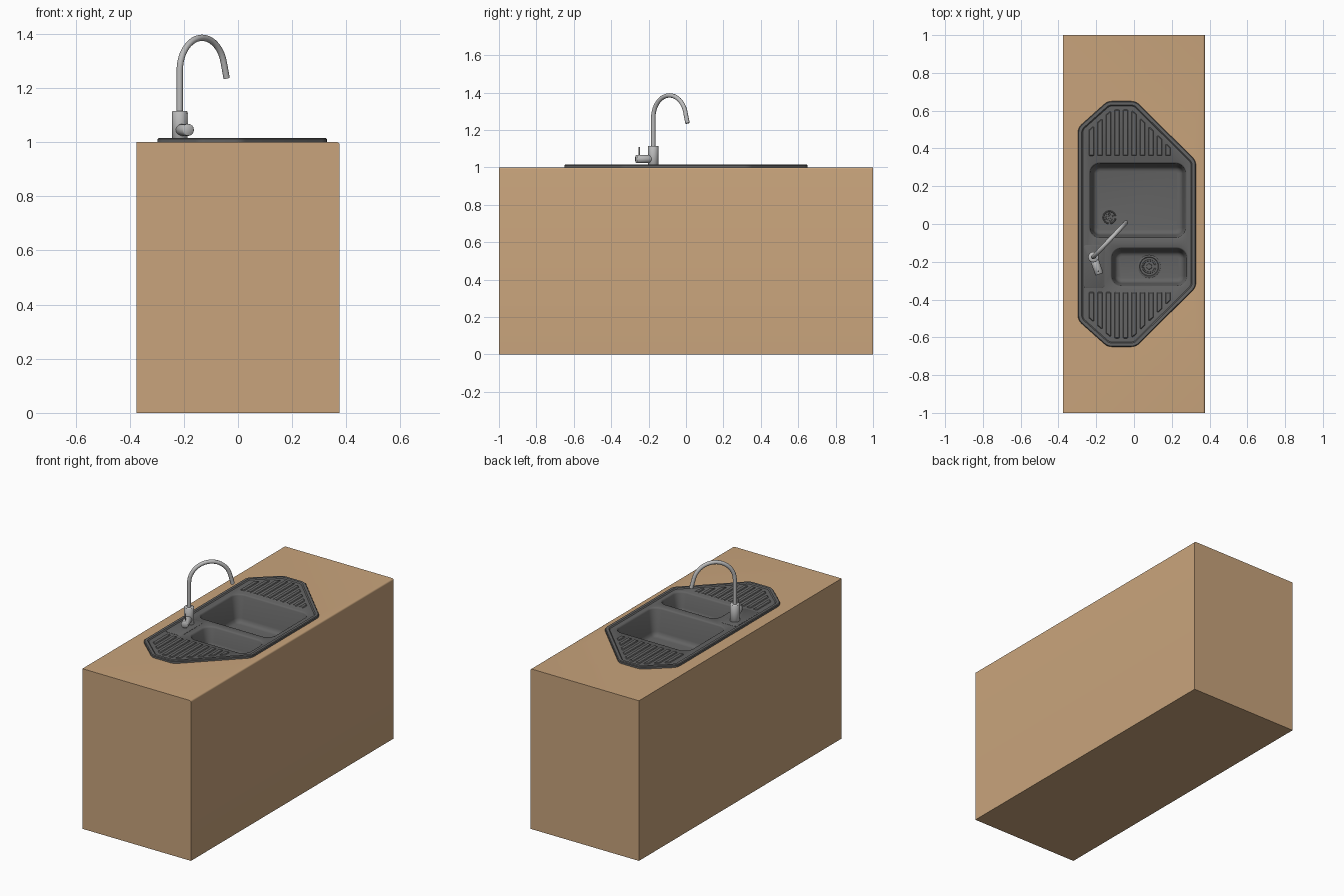
import bpy, bmesh, math
from mathutils import Vector

if "Cube" in bpy.data.objects:
    bpy.data.objects.remove(bpy.data.objects["Cube"])


def material(name, rgb):
    m = bpy.data.materials.new(name)
    m.diffuse_color = (*rgb, 1)
    m.use_nodes = True
    m.node_tree.nodes["Principled BSDF"].inputs["Base Color"].default_value = m.diffuse_color
    return m


WOOD = material("light_wood", (0.58, 0.37, 0.20))
STONE = material("dark_grey_composite", (0.125, 0.125, 0.125))
STEEL = material("brushed_steel", (0.50, 0.50, 0.50))


def finish(name, bm, mat, angle=35, face_up=False):
    bmesh.ops.recalc_face_normals(bm, faces=bm.faces)
    if face_up:  # open shells: the largest level face must look upwards
        big = max(bm.faces, key=lambda f: f.calc_area() * abs(f.normal.z))
        if big.normal.z < 0:
            bmesh.ops.reverse_faces(bm, faces=bm.faces)
    me = bpy.data.meshes.new(name)
    bm.to_mesh(me)
    bm.free()
    me.materials.append(mat)
    ob = bpy.data.objects.new(name, me)
    bpy.context.collection.objects.link(ob)
    bpy.ops.object.select_all(action='DESELECT')
    ob.select_set(True)
    bpy.context.view_layer.objects.active = ob
    bpy.ops.object.shade_smooth_by_angle(angle=math.radians(angle))
    return ob


def outline(pts, r, inset, z, n=6):
    """Rounded convex polygon (counter-clockwise), moved inwards by inset."""
    out = []
    for i, p in enumerate(pts):
        p = Vector(p)
        a, b = Vector(pts[i - 1]), Vector(pts[(i + 1) % len(pts)])
        e0, e1 = (p - a).normalized(), (b - p).normalized()
        n0, n1 = Vector((-e0.y, e0.x)), Vector((-e1.y, e1.x))
        c = p + (n0 + n1) * r / (1 + n0.dot(n1))
        t0 = math.atan2(-n0.y, -n0.x)
        turn = math.atan2(e0.x * e1.y - e0.y * e1.x, e0.dot(e1))
        for k in range(n + 1):
            t = t0 + turn * k / n
            out.append((c.x + (r - inset) * math.cos(t), c.y + (r - inset) * math.sin(t), z))
    return out


def ring(c, axis, r, n=24):
    q = Vector(axis).to_track_quat('Z', 'Y')
    return [Vector(c) + q @ Vector((r * math.cos(2 * math.pi * k / n), r * math.sin(2 * math.pi * k / n), 0))
            for k in range(n)]


def loft(bm, loops, cap_start=False, cap_end=False):
    """Joins successive loops with quads; returns the vertex rows."""
    rows = [[bm.verts.new(p) for p in l] for l in loops]
    for a, b in zip(rows, rows[1:]):
        for i in range(len(a)):
            j = (i + 1) % len(a)
            bm.faces.new((a[i], a[j], b[j], b[i]))
    if cap_start:
        bm.faces.new(rows[0])
    if cap_end:
        bm.faces.new(rows[-1])
    return rows


def fill(bm, *rows):
    """Level face bounded by the first row, with the other rows as holes."""
    edges = []
    for row in rows:
        for i, v in enumerate(row):
            w = row[(i + 1) % len(row)]
            edges.append(bm.edges.get((v, w)) or bm.edges.new((v, w)))
    bmesh.ops.triangle_fill(bm, edges=edges, use_beauty=True, normal=(0, 0, 1))


def rect(x0, x1, y0, y1):
    return [(x0, y0), (x1, y0), (x1, y1), (x0, y1)]


SINK = [(-0.297, -0.51), (-0.14, -0.65), (0.01, -0.65), (0.328, -0.335),
        (0.328, 0.335), (0.01, 0.65), (-0.14, 0.65), (-0.297, 0.51)]
FIELD = 1.009

# worktop cabinet: profile run along y, rounded front edge, opening for the sink
bm = bmesh.new()
R = 0.01
prof = [(-0.375, 1), (-0.375, 0), (0.375, 0)]
prof += [(0.375 - R + R * math.cos(t * math.pi / 8), 1 - R + R * math.sin(t * math.pi / 8)) for t in range(5)]
front = [bm.verts.new((x, -1, z)) for x, z in prof]
back = [bm.verts.new((x, 1, z)) for x, z in prof]
for i in range(len(prof) - 1):
    bm.faces.new((front[i], front[i + 1], back[i + 1], back[i]))
bm.faces.new(front)
bm.faces.new(back)
hole = [bm.verts.new(p) for p in outline(SINK, 0.06, 0.02, 1.0)]
fill(bm, [front[0], front[-1], back[-1], back[0]], hole)
finish("worktop_cabinet", bm, WOOD, 30, True)

# sink: raised rim, sunken field and two basins in one surface
bm = bmesh.new()
rim = [(0, 1.0), (0, 1.011), (0.004, 1.015), (0.02, 1.015), (0.026, FIELD)]
rim_rows = loft(bm, [outline(SINK, 0.06, d, z) for d, z in rim])


def basin(pts, r, depth):
    floor = FIELD - depth
    steps = [(0, FIELD), (0.004, FIELD - 0.002), (0.008, FIELD - 0.009), (0.022, floor + 0.028),
             (0.027, floor + 0.012), (0.037, floor + 0.003), (0.05, floor)]
    return loft(bm, [outline(pts, r, d, z, 8) for d, z in steps], cap_end=True)[0]


big = basin(rect(-0.24, 0.28, -0.08, 0.328), 0.06, 0.17)
small = basin(rect(-0.125, 0.287, -0.335, -0.122), 0.06, 0.12)
fill(bm, rim_rows[-1], big, small)
finish("sink", bm, STONE, 40, True)


# draining ridges on both ends, and the raised tap ledge
def reach(x):
    return min(0.605, 0.71 + 0.89 * x, 0.595 - 0.99 * x)


bm = bmesh.new()
for k in range(10):
    x, w = -0.225 + k * 0.045, 0.014
    if min(reach(x - w), reach(x + w)) < 0.385:
        continue
    bar = [(x - w, 0.36), (x + w, 0.36), (x + w, reach(x + w)), (x - w, reach(x - w))]
    flipped = [(px, -py) for px, py in reversed(bar)]
    for shape in (bar, flipped):
        loft(bm, [outline(shape, 0.006, d, z, 3) for d, z in
                  ((0, FIELD - 0.002), (0, FIELD), (0.004, FIELD + 0.004))], True, True)
finish("draining_ridges", bm, STONE)
bm = bmesh.new()
ledge = rect(-0.268, -0.155, -0.34, -0.11)
loft(bm, [outline(ledge, 0.02, d, z) for d, z in
          ((0, FIELD - 0.002), (0, FIELD + 0.001), (0.003, FIELD + 0.003))], True, True)
finish("tap_ledge", bm, STONE)


# drains: stepped rings with a slotted cap
def drain(name, x, y, z, r):
    bm = bmesh.new()
    steps = [(1, -0.002), (1, 0.002), (0.95, 0.004), (0.85, 0.004), (0.8, 0.001), (0.62, 0.001),
             (0.6, 0.004), (0.5, 0.004), (0.47, 0.002), (0.25, 0.002), (0.22, 0.005)]
    loft(bm, [ring((x, y, z + h), (0, 0, 1), r * s, 32) for s, h in steps], True, True)
    for k in range(6):
        a = math.pi * k / 3
        u, v = Vector((math.cos(a), math.sin(a), 0)), Vector((-math.sin(a), math.cos(a), 0))
        c = Vector((x, y, z))
        quad = [c + u * r * s + v * t for s, t in ((0.2, -0.002), (0.55, -0.002), (0.55, 0.002), (0.2, 0.002))]
        loft(bm, [quad, [p + Vector((0, 0, 0.004)) for p in quad]], True, True)
    finish(name, bm, STONE)


drain("large_basin_drain", -0.13, 0.035, FIELD - 0.17, 0.036)
drain("small_basin_drain", 0.08, -0.225, FIELD - 0.12, 0.06)


# tap
def rod(name, a, b, r, bevel=0.002):
    a, b = Vector(a), Vector(b)
    d = (b - a).normalized()
    bm = bmesh.new()
    loft(bm, [ring(a, d, r - bevel), ring(a + d * bevel, d, r),
              ring(b - d * bevel, d, r), ring(b, d, r - bevel)], True, True)
    finish(name, bm, STEEL, 50)


TX, TY = -0.215, -0.175
rod("tap_body", (TX, TY, 1.008), (TX, TY, 1.115), 0.028)
rod("tap_handle", (TX, TY, 1.045), (-0.183, -0.266, 1.045), 0.022)
rod("tap_lever", (-0.188, -0.25, 1.05), (-0.188, -0.25, 1.108), 0.004, 0.001)

# swan-neck spout, swung towards the large basin
aim = Vector((0.17, 0.18, 0)).normalized()
side = [(0, 1.11, 0, 1)]
for k in range(23):
    t = math.radians(k * 7.5)
    side.append((0.12 * (1 - math.cos(t)), 1.265 + 0.12 * math.sin(t), math.sin(t), math.cos(t)))
s, z, ds, dz = side[-1]
side.append((s + ds * 0.062, z + dz * 0.062, ds, dz))
loops = [ring(Vector((TX, TY, z)) + aim * s, aim * ds + Vector((0, 0, dz)), 0.0117, 16) for s, z, ds, dz in side]


def swept(s, z, ds, dz):
    # ring built from a fixed sideways axis, so that the tube never twists
    across = Vector((-aim.y, aim.x, 0))
    up = across.cross(aim * ds + Vector((0, 0, dz)))
    c = Vector((TX, TY, z)) + aim * s
    return [c + 0.0117 * (across * math.cos(a) + up * math.sin(a))
            for a in (2 * math.pi * k / 16 for k in range(16))]


bm = bmesh.new()
loft(bm, [swept(*p) for p in side], True, True)
finish("tap_spout", bm, STEEL, 50)
